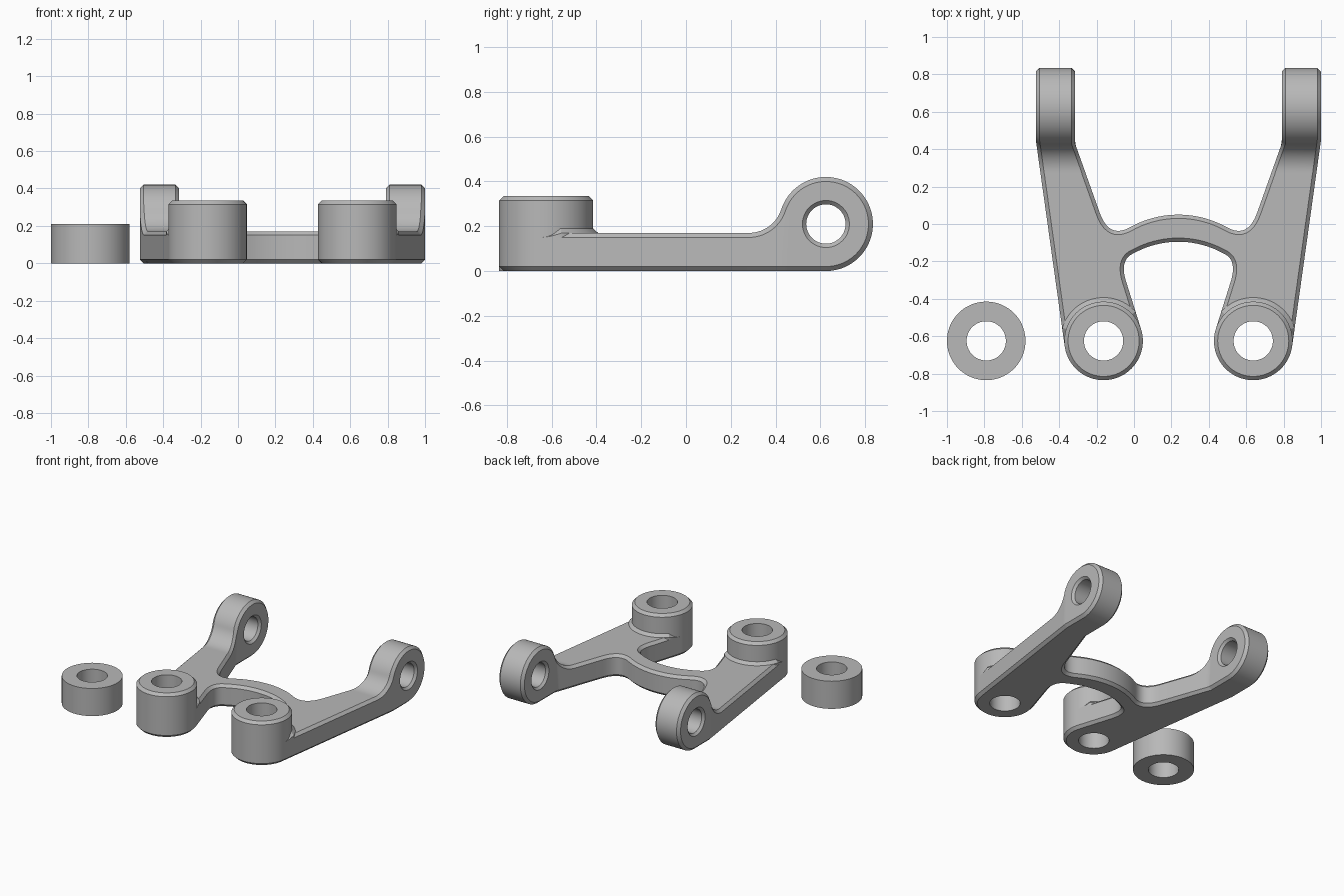
import bpy, bmesh
from math import sin, cos, radians, sqrt, pi
from mathutils import Vector

cube = bpy.data.objects.get("Cube")
if cube:
    bpy.data.objects.remove(cube)

MID = 0.2375            # symmetry plane of the bracket
CH = 0.02               # chamfer size
TOP = 0.17              # plate thickness
CUT = 0.27              # where the flat plate hands over to the rising arms
BOSS = Vector((0.40, -0.625))
EAR = Vector((0.625, 0.21))
R = 0.21                # outer radius of bosses, ears and bushing

grey = bpy.data.materials.new("plain grey")
grey.use_nodes = True
grey.diffuse_color = (0.48, 0.48, 0.48, 1)
grey.node_tree.nodes["Principled BSDF"].inputs["Base Color"].default_value = grey.diffuse_color


def make(name, verts, faces):
    mesh = bpy.data.meshes.new(name)
    mesh.from_pydata([tuple(v) for v in verts], [], faces)
    bm = bmesh.new()
    bm.from_mesh(mesh)
    bmesh.ops.recalc_face_normals(bm, faces=bm.faces)
    bm.to_mesh(mesh)
    bm.free()
    mesh.materials.append(grey)
    ob = bpy.data.objects.new(name, mesh)
    bpy.context.scene.collection.objects.link(ob)
    return ob


def shade(ob):
    bpy.ops.object.select_all(action='DESELECT')
    ob.select_set(True)
    bpy.context.view_layer.objects.active = ob
    bpy.ops.object.shade_smooth_by_angle(angle=radians(30))


def bridge(rings, n, closed=False):
    """Quads between consecutive rings of n vertices."""
    pairs = [(k, (k + 1) % rings) for k in range(rings if closed else rings - 1)]
    return [(a * n + i, a * n + (i + 1) % n, b * n + (i + 1) % n, b * n + i)
            for a, b in pairs for i in range(n)]


def arc(c, r, a0, a1, n):
    return [Vector((c[0] + r * cos(radians(a0 + (a1 - a0) * i / n)),
                    c[1] + r * sin(radians(a0 + (a1 - a0) * i / n)))) for i in range(n + 1)]


def curve(a, c, b, n=10):
    a, c, b = Vector(a), Vector(c), Vector(b)
    return [a * (1 - t) ** 2 + c * 2 * t * (1 - t) + b * t * t for t in (i / n for i in range(n + 1))]


def inset(pts, d, keep):
    """Move each edge of a counter-clockwise loop inward by d, except kept edges."""
    out = []
    for i, p in enumerate(pts):
        norms, dist = [], []
        for a, b in ((pts[i - 1], p), (p, pts[(i + 1) % len(pts)])):
            e = (b - a).normalized()
            norms.append(Vector((-e.y, e.x)))
            dist.append(0 if keep((a + b) / 2) else d)
        (m, n), (d1, d2) = norms, dist
        det = m.x * n.y - m.y * n.x
        if abs(det) < 0.001:
            out.append(p + (m + n).normalized() * max(d1, d2))
        else:
            out.append(p + Vector((d1 * n.y - d2 * m.y, m.x * d2 - n.x * d1)) / det)
    return out


def lathe(name, profile, centre, axis='Z', segments=72):
    """Closed (radius, height) profile turned about an axis."""
    verts = []
    for r, h in profile:
        for i in range(segments):
            a = 2 * pi * i / segments
            v = Vector((r * cos(a), r * sin(a), h))
            verts.append(Vector(centre) + (v if axis == 'Z' else Vector((v.z, v.x, v.y))))
    return make(name, verts, bridge(len(profile), segments, True))


def outer(y):
    return 0.7625 - 0.14 * max(0, 0.45 - y)


def inner(y):
    return 0.5525 - 0.356 * max(0, 0.43 - y)


# Flat plate: half outline, mirrored, with chamfered top and bottom rims
low_arc = [Vector((u, -0.095 - 0.495 + sqrt(0.495 ** 2 - u * u))) for u in (0.25 * i / 10 for i in range(10))]
high_arc = [Vector((u, 0.05 - 0.53 + sqrt(0.53 ** 2 - u * u))) for u in (0.26 * i / 10 for i in range(9, -1, -1))]
half = low_arc
half += curve((0.25, -0.162), (0.314, -0.198), (0.28, -0.307))
half += arc(BOSS, R, 162.6, 162.6, 1)[:1]
half += arc(BOSS, 0.16, 162.6, -8, 16)
half += arc(BOSS, R, -8, -8, 1)[:1]
half += [Vector((outer(CUT), CUT)), Vector((inner(CUT), CUT))]
half += curve((inner(0.06), 0.06), (0.371, -0.08), (0.26, -0.018))
half += high_arc
outline = half + [Vector((-p.x, p.y)) for p in reversed(half[1:-1])]


def hidden_edge(m):
    return m.y > CUT - 0.001 or (Vector((abs(m.x), m.y)) - BOSS).length < 0.2


rim = inset(outline, CH, hidden_edge)
n = len(outline)
verts = [(MID + p.x, p.y, z)
         for ring, z in ((rim, 0), (outline, CH), (outline, TOP - CH), (rim, TOP)) for p in ring]
shade(make("bracket_plate", verts, bridge(4, n) + [tuple(range(n)), tuple(range(3 * n, 4 * n))]))

# Side profile shared by both arms: fillet rising into a round ear
tops = arc((0.28, 0.323), 0.153, -90, -18.1, 14)
tops = [Vector((CUT, TOP))] + tops + arc(EAR, R, 161.9, 0, 48)[1:]
bottoms = [Vector((p.x, 0 if p.x < EAR.x else 2 * EAR.y - p.y)) for p in tops]
count = len(tops)
side = bottoms + tops[-2::-1]
side_in = inset(side, CH, lambda m: m.x < CUT + 0.001)
size = len(side)


def build_arm(name, s):
    layers = ((side_in, outer, 0), (side, outer, -CH), (side, inner, CH), (side_in, inner, 0))
    verts = [(MID + s * (edge(p.x) + off), p.x, p.y) for loop, edge, off in layers for p in loop]
    faces = bridge(4, size)
    for base in (0, 3 * size):
        for j in range(count - 1):
            quad = [j, j + 1, size - 2 - j, size - 1 - j]
            faces.append(tuple(base + k for k in dict.fromkeys(quad)))
    arm = make(name, verts, faces)
    # Cross hole with countersunk mouths
    mid = (outer(1) + inner(1)) / 2
    cutter = lathe("hole_cutter", [(0.001, -0.125), (0.125, -0.125), (0.088, -0.088), (0.088, 0.088),
                                   (0.125, 0.125), (0.001, 0.125)],
                   (MID + s * mid, EAR.x, EAR.y), 'X', 48)
    # Close the thin core so the cutter is solid
    bm = bmesh.new()
    bm.from_mesh(cutter.data)
    core = [f for f in bm.faces if all(Vector((v.co.y - EAR.x, v.co.z - EAR.y)).length < 0.01 for v in f.verts)]
    bmesh.ops.delete(bm, geom=core, context='FACES')
    bmesh.ops.holes_fill(bm, edges=bm.edges[:])
    bmesh.ops.recalc_face_normals(bm, faces=bm.faces)
    bm.to_mesh(cutter.data)
    bm.free()
    cutter.hide_render = True
    mod = arm.modifiers.new("cross_hole", 'BOOLEAN')
    mod.operation, mod.solver, mod.object = 'DIFFERENCE', 'EXACT', cutter
    bpy.context.view_layer.objects.active = arm
    bpy.ops.object.modifier_apply(modifier=mod.name)
    bpy.data.objects.remove(cutter)
    shade(arm)


def build_boss(name, s):
    centre = (MID + s * BOSS.x, BOSS.y, 0)
    h = 0.335
    shade(lathe(name + "_boss", [(0.105, 0), (R - CH, 0), (R, CH), (R, h - CH), (R - CH, h), (0.105, h)], centre))
    # Sloped collar where the boss meets the plate, fading out at the plate edges
    verts = []
    steps = 40
    for i in range(steps + 1):
        a = -8 + 170.6 * i / steps
        edge = min(R / max(0.1, cos(radians(a - k))) for k in (-8, 162.6))
        r = min(0.232, edge)
        t = (r - R) / 0.022
        for rad, z in ((R - 0.005, 0.15 + 0.045 * t), (r, 0.15 + CH * t), (r, 0.14)):
            verts.append((centre[0] + s * rad * cos(radians(a)), centre[1] + rad * sin(radians(a)), z))
    faces = [(3 * i + k, 3 * i + k + 1, 3 * i + k + 4, 3 * i + k + 3) for i in range(steps) for k in (0, 1)]
    collar = make(name + "_collar", verts, faces)
    # An open strip: make sure it faces up and outward
    if sum(f.normal.z * f.area for f in collar.data.polygons) < 0:
        collar.data.flip_normals()
    shade(collar)


for label, s in (("left", 1), ("right", -1)):
    build_arm(label + "_arm", s)
    build_boss(label, s)

# Loose bushing beside the bracket
shade(lathe("bushing", [(0.105, 0), (R, 0), (R, R), (0.105, R)], (-0.79, BOSS.y, 0)))
